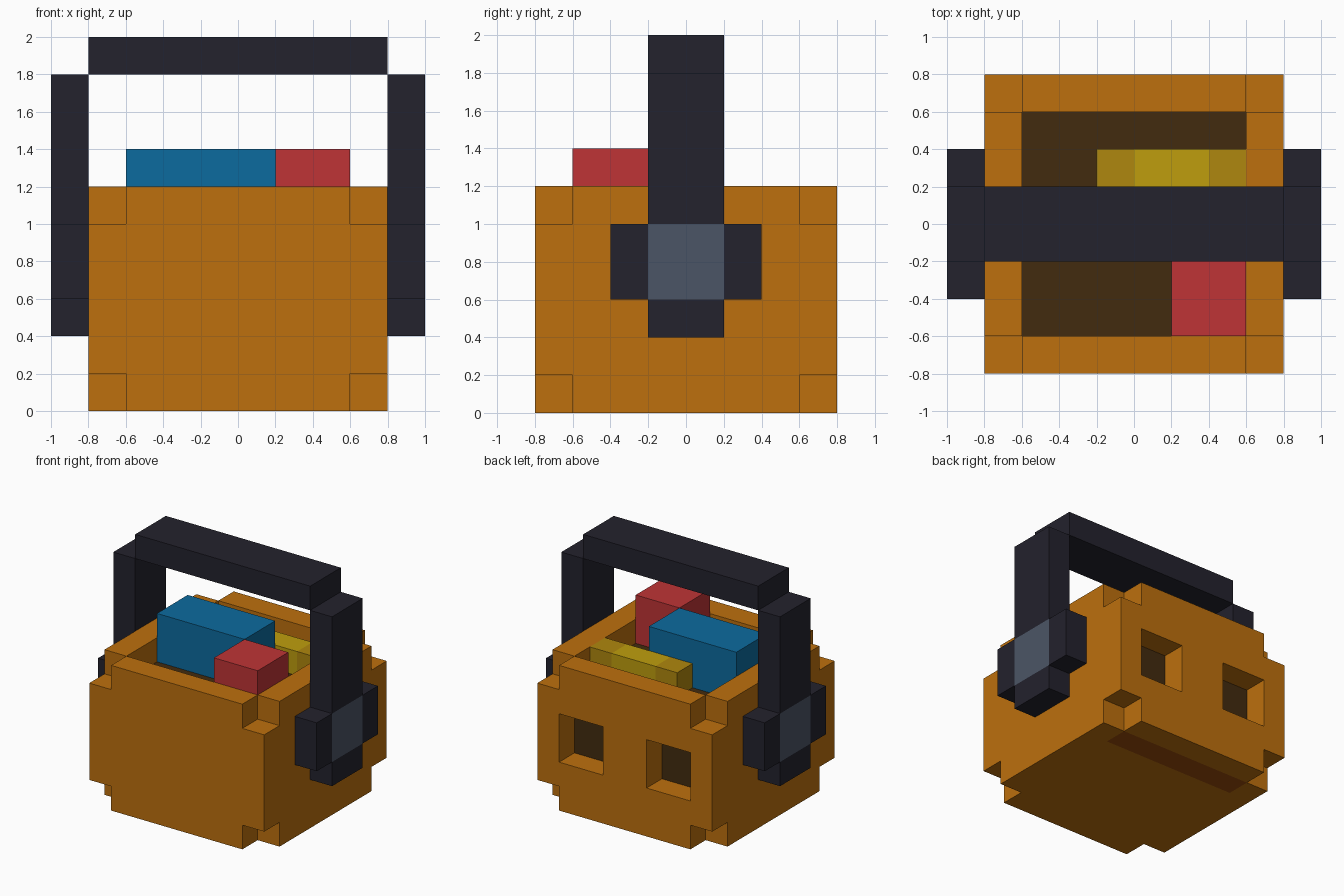
import bpy, bmesh, math
from mathutils import Vector

if "Cube" in bpy.data.objects:
    bpy.data.objects.remove(bpy.data.objects["Cube"])

U = 0.2      # size of one block
cells = {}   # (i, j, k) -> part name
colours = {}


def material(name, hexcode):
    m = bpy.data.materials.new(name)
    rgb = [int(hexcode[i:i + 2], 16) / 255 for i in (0, 2, 4)]
    lin = [c / 12.92 if c <= 0.04045 else ((c + 0.055) / 1.055) ** 2.4 for c in rgb]
    m.diffuse_color = (*lin, 1)
    m.use_nodes = True
    m.node_tree.nodes["Principled BSDF"].inputs["Base Color"].default_value = m.diffuse_color
    return m


def fill(part, x0, x1, y0, y1, z0, z1):
    """Fill a range of blocks; later parts replace earlier ones. None removes."""
    for i in range(x0, x1):
        for j in range(y0, y1):
            for k in range(z0, z1):
                if part is None:
                    cells.pop((i, j, k), None)
                else:
                    cells[i, j, k] = part


orange = material("orange", "BD700D")
dark_brown = material("dark brown", "422B0F")
rust = material("rust brown", "9B4B0B")
black = material("near black", "23222D")
grey = material("slate grey", "4B5566")
blue = material("blue", "0C6B9F")
red = material("red", "BF3436")
yellow = material("yellow", "BF9E0D")
dark_yellow = material("dark yellow", "AF870E")

# Basket with its eight corner blocks cut off
colours["basket"] = orange
fill("basket", -4, 4, -4, 4, 0, 6)
for i in (-4, 3):
    for j in (-4, 3):
        for k in (0, 5):
            fill(None, i, i + 1, j, j + 1, k, k + 1)

# Dark interior, open rim above it, and the strip on the underside
colours["dark_interior"] = dark_brown
fill("dark_interior", -3, 3, -3, 3, 1, 5)
fill(None, -3, 3, -3, 3, 5, 6)
colours["base_strip"] = rust
fill("base_strip", -3, 3, 2, 3, 0, 1)

# Two eye holes in the back wall
for i in (-3, 1):
    fill(None, i, i + 2, 3, 4, 2, 4)

# Sweets
colours.update(blue_sweet=blue, red_sweet=red, yellow_sweet=yellow,
               yellow_sweet_ends=dark_yellow)
fill("blue_sweet", -3, 1, -1, 1, 5, 7)
fill("red_sweet", 1, 3, -3, -1, 5, 7)
fill("yellow_sweet_ends", -1, 3, 1, 2, 5, 6)
fill("yellow_sweet", 0, 2, 1, 2, 5, 6)

# Handle: top bar, two arms with cross-shaped pivots and grey caps
colours.update(handle=black, pivot_caps=grey)
fill("handle", -4, 4, -1, 1, 9, 10)
for i in (-5, 4):
    fill("handle", i, i + 1, -1, 1, 2, 9)
    fill("handle", i, i + 1, -2, 2, 3, 5)
    fill("pivot_caps", i, i + 1, -1, 1, 3, 5)

# Skin every part, keeping only the exposed block sides
for part, mat in colours.items():
    bm = bmesh.new()
    for cell, owner in cells.items():
        if owner != part:
            continue
        centre = Vector(cell) + Vector((0.5, 0.5, 0.5))
        for axis in range(3):
            for sign in (-1, 1):
                n = Vector((0, 0, 0))
                n[axis] = sign
                if tuple(int(c + d) for c, d in zip(cell, n)) in cells:
                    continue
                a = Vector((0, 0, 0))
                a[(axis + 1) % 3] = 0.5
                b = n.cross(a)
                mid = centre + n * 0.5
                bm.faces.new([bm.verts.new((mid + s * a + t * b) * U)
                              for s, t in ((-1, -1), (1, -1), (1, 1), (-1, 1))])
    bmesh.ops.remove_doubles(bm, verts=bm.verts, dist=0.001)
    bmesh.ops.dissolve_limit(bm, angle_limit=math.radians(1),
                             verts=bm.verts, edges=bm.edges)
    mesh = bpy.data.meshes.new(part)
    bm.to_mesh(mesh)
    bm.free()
    mesh.materials.append(mat)
    bpy.context.collection.objects.link(bpy.data.objects.new(part, mesh))
